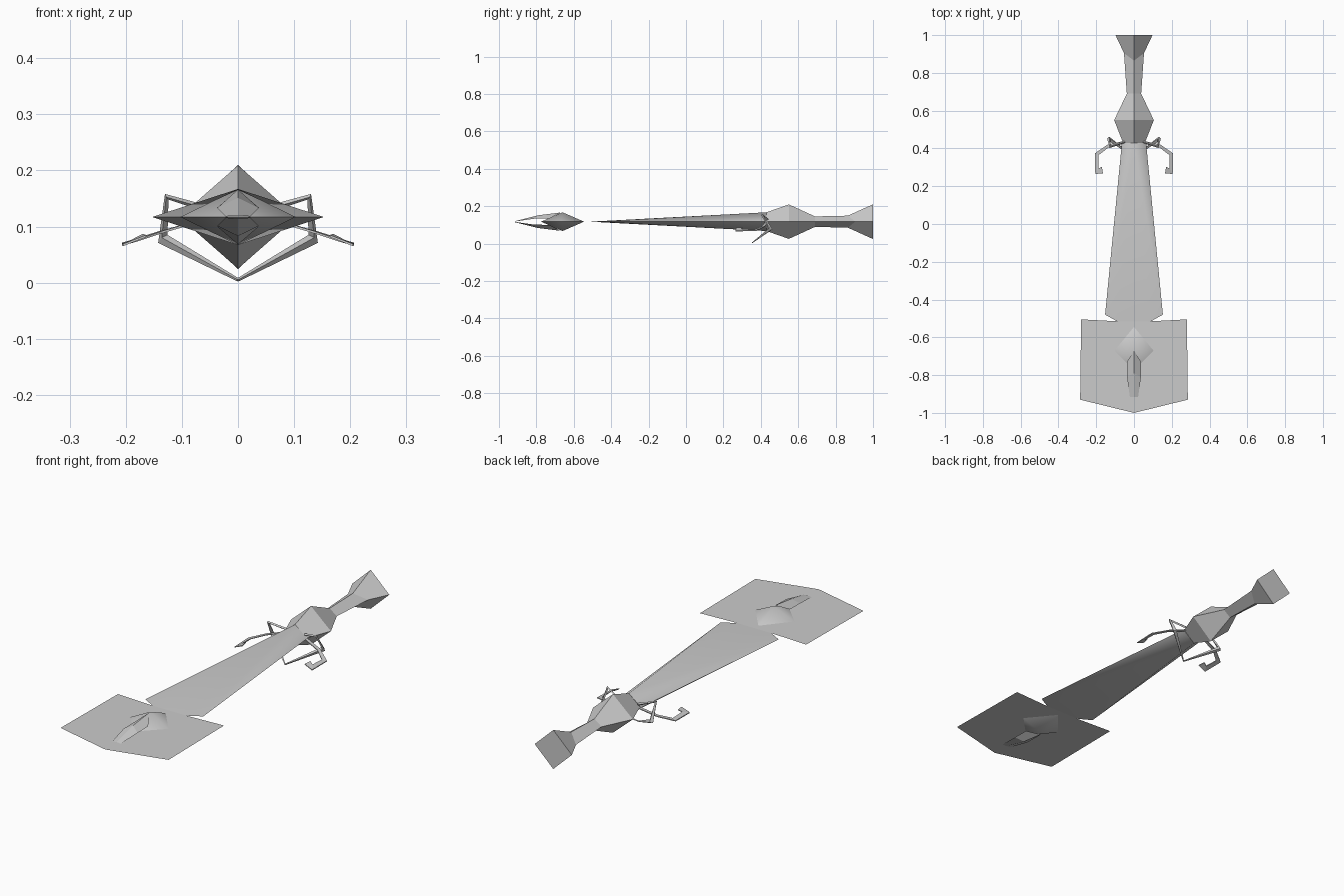
import bpy, math
from mathutils import Vector

cube = bpy.data.objects.get("Cube")
if cube:
    bpy.data.objects.remove(cube, do_unlink=True)

ZC = 0.117  # height of the central plane

steel = bpy.data.materials.new("grey_steel")
steel.use_nodes = True
GREY = (0.6, 0.6, 0.6, 1)
steel.diffuse_color = GREY
steel.node_tree.nodes["Principled BSDF"].inputs["Base Color"].default_value = GREY


def build(name, verts, faces, smooth=None, closed=True):
    """Make a mesh object; closed parts get outward normals."""
    me = bpy.data.meshes.new(name)
    me.from_pydata([tuple(v) for v in verts], [], faces)
    me.materials.append(steel)
    ob = bpy.data.objects.new(name, me)
    bpy.context.collection.objects.link(ob)
    bpy.ops.object.select_all(action="DESELECT")
    ob.select_set(True)
    bpy.context.view_layer.objects.active = ob
    if closed:
        bpy.ops.object.mode_set(mode="EDIT")
        bpy.ops.mesh.select_all(action="SELECT")
        bpy.ops.mesh.normals_make_consistent(inside=False)
        bpy.ops.object.mode_set(mode="OBJECT")
    if smooth:
        bpy.ops.object.shade_smooth_by_angle(angle=math.radians(smooth))
    return ob


def loft(name, rings):
    """Join four-point rings into a capped solid."""
    verts = [p for r in rings for p in r]
    faces = [(4 * i + j, 4 * i + (j + 1) % 4, 4 * i + 4 + (j + 1) % 4, 4 * i + 4 + j)
             for i in range(len(rings) - 1) for j in range(4)]
    n = len(verts)
    faces += [(0, 1, 2, 3), (n - 4, n - 3, n - 2, n - 1)]
    return build(name, verts, faces)


def diamond(y_ridge, y_side, w, h):
    return [(0, y_ridge, ZC + h), (w, y_side, ZC), (0, y_ridge, ZC - h), (-w, y_side, ZC)]


# Guard, grip and pommel: diamond sections along y
loft("guard", [diamond(0.43, 0.43, 0.058, 0.05), diamond(0.55, 0.55, 0.105, 0.092),
               diamond(0.69, 0.69, 0.038, 0.028)])
loft("grip", [diamond(0.69, 0.69, 0.038, 0.028), diamond(0.865, 0.905, 0.053, 0.032)])
loft("pommel", [diamond(0.865, 0.905, 0.053, 0.032), diamond(1.0, 1.0, 0.098, 0.093)])

# Blade: ridged at the guard, flattening and widening to the front
blade = [(0, 0.43, ZC + 0.05), (0, 0.43, ZC - 0.05), (0, -0.515, ZC)]
for s in (1, -1):
    blade += [(s * 0.064, 0.43, ZC), (s * 0.153, -0.48, ZC), (s * 0.09, -0.515, ZC)]
faces = []
for ridge in (0, 1):
    for b in (3, 6):
        faces += [(ridge, b, b + 1), (ridge, b + 1, b + 2), (ridge, b + 2, 2)]
faces.append((0, 3, 1, 6))
build("blade", blade, faces, smooth=60)

# Flat head sheet
head = [(-0.28, -0.505), (-0.285, -0.93), (0, -1.0), (0.285, -0.93), (0.28, -0.505),
        (0.09, -0.515), (-0.09, -0.515)]
build("head_plate", [(x, y, ZC) for x, y in head], [tuple(range(7))], closed=False)

# Faceted boss in the middle of the head
boss = [(0, -0.66, ZC + 0.05), (0, -0.66, ZC - 0.05),
        (0, -0.545, ZC), (0.103, -0.67, ZC), (0, -0.775, ZC), (-0.103, -0.67, ZC)]
build("head_boss", boss, [(k, 2 + j, 2 + (j + 1) % 4) for k in (0, 1) for j in range(4)],
      smooth=65)

# Tented fins running forward from the boss, above and below
for s, name in ((1, "upper_fin"), (-1, "lower_fin")):
    ridge = [(0, -0.67, ZC + s * 0.049), (0, -0.79, ZC + s * 0.034), (0, -0.915, ZC + s * 0.003)]
    side = [(0.037, -0.73, 0.017), (0.037, -0.81, 0.016), (0.022, -0.915, 0.001)]
    v = ridge + [(m * x, y, ZC + s * z) for m in (-1, 1) for x, y, z in side]
    f = [(0, 3, 4, 1), (1, 4, 5, 2), (0, 1, 7, 6), (1, 2, 8, 7)]
    if s < 0:
        f = [q[::-1] for q in f]
    build(name, v, f, closed=False)


def bar(name, path, m):
    """Tapered four-sided bar through (x, y, z, radius) points, mirrored by m."""
    pts = [Vector((m * p[0], p[1], p[2])) for p in path]
    rings = []
    for i, p in enumerate(pts):
        d = (pts[min(i + 1, len(pts) - 1)] - pts[max(i - 1, 0)]).normalized()
        u = d.cross(Vector((0, 1, 0))).normalized()
        w = d.cross(u)
        r = path[i][3]
        rings.append([p + u * r, p + w * r, p - u * r, p - w * r])
    loft(name, rings)


def ribbon(name, pairs, m, t=0.002):
    """Thin strip between paired (x, y) edges at a height, mirrored by m."""
    rings = [[(m * a[0], a[1], za + t), (m * b[0], b[1], zb + t),
              (m * b[0], b[1], zb - t), (m * a[0], a[1], za - t)] for a, b, za, zb in pairs]
    loft(name, rings)


# Claw arms: a bent pair meeting below the blade and a hooked pair outside
bent = [(0.05, 0.435, 0.13, 0.006), (0.127, 0.408, 0.153, 0.006),
        (0.134, 0.452, 0.078, 0.011), (0.0, 0.355, 0.005, 0.003)]
hook = [((0.05, 0.425), (0.05, 0.44), 0.115, 0.115),
        ((0.135, 0.405), (0.14, 0.42), 0.09, 0.09),
        ((0.187, 0.365), (0.207, 0.374), 0.073, 0.069),
        ((0.187, 0.295), (0.205, 0.265), 0.076, 0.067),
        ((0.17, 0.302), (0.164, 0.268), 0.085, 0.083)]
for m, side in ((1, "left"), (-1, "right")):
    bar(side + "_bent_claw", bent, m)
    ribbon(side + "_hooked_claw", hook, m)
